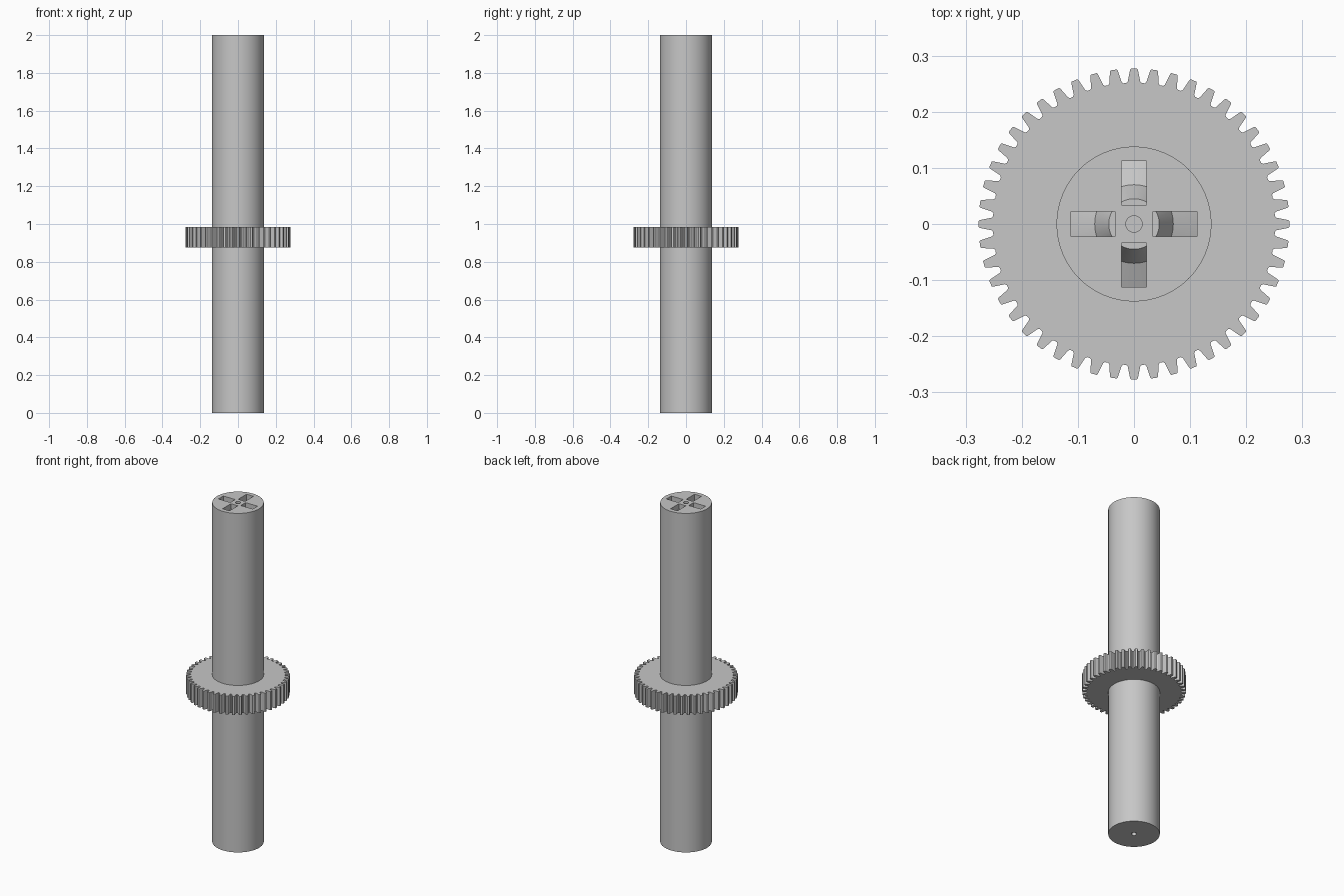
import bpy, bmesh
from math import sin, cos, radians, pi, tau

cube = bpy.data.objects.get("Cube")
if cube:
    bpy.data.objects.remove(cube, do_unlink=True)

GREY = (0.57, 0.57, 0.57, 1)
metal = bpy.data.materials.new("plain_grey")
metal.use_nodes = True
metal.diffuse_color = GREY
metal.node_tree.nodes["Principled BSDF"].inputs["Base Color"].default_value = GREY


def finish(name, bm):
    bmesh.ops.recalc_face_normals(bm, faces=bm.faces)
    mesh = bpy.data.meshes.new(name)
    bm.to_mesh(mesh)
    bm.free()
    mesh.materials.append(metal)
    obj = bpy.data.objects.new(name, mesh)
    bpy.context.collection.objects.link(obj)
    return obj


def prism(name, outline, z0, z1):
    """Extrude a closed 2D outline between two heights."""
    bm = bmesh.new()
    face = bm.faces.new([bm.verts.new((x, y, z0)) for x, y in outline])
    top = bmesh.ops.extrude_face_region(bm, geom=[face])["geom"]
    bmesh.ops.translate(bm, vec=(0, 0, z1 - z0),
                        verts=[v for v in top if isinstance(v, bmesh.types.BMVert)])
    return finish(name, bm)


def turned(name, profile, sides=96):
    """Solid of revolution from (radius, height) points, capped at both ends."""
    bm = bmesh.new()
    rings = [[bm.verts.new((r * cos(tau * i / sides), r * sin(tau * i / sides), z))
              for i in range(sides)] for r, z in profile]
    for a, b in zip(rings, rings[1:]):
        for i in range(sides):
            j = (i + 1) % sides
            bm.faces.new((a[i], a[j], b[j], b[i]))
    bm.faces.new(rings[0])
    bm.faces.new(rings[-1])
    return finish(name, bm)


def cut(target, cutter):
    """Subtract the cutter and remove it."""
    mod = target.modifiers.new("cut", 'BOOLEAN')
    mod.operation, mod.solver, mod.object = 'DIFFERENCE', 'EXACT', cutter
    bpy.context.view_layer.objects.active = target
    bpy.ops.object.modifier_apply(modifier=mod.name)
    bpy.data.objects.remove(cutter, do_unlink=True)


# Shaft with a blind centre hole in each end
shaft = turned("shaft", [(0.138, 0), (0.138, 2)])
cut(shaft, turned("top_hole", [(0.0145, 1.94), (0.0145, 2.05)], 32))
cut(shaft, turned("bottom_hole", [(0.0145, -0.05), (0.0145, 0.06)], 32))

# Four slots in the top end, their floors falling away from the centre
for k in range(4):
    c, s = cos(k * pi / 2), sin(k * pi / 2)
    corners = [(0.034, -0.0225), (0.112, -0.0225), (0.112, 0.0225), (0.034, 0.0225)]
    slot = prism("slot_cutter", [(x * c - y * s, x * s + y * c) for x, y in corners], 1.8, 2.05)
    cut(slot, turned("slot_floor", [(0.13, 1.7), (0.13, 1.9), (0.07, 1.925), (0.045, 1.97)]))
    cut(shaft, slot)

# Gear wheel: each tooth is a tapered tip with a rounded root
TEETH = 48
tooth = [(-2.5, 0.254), (-1.45, 0.275), (-1.1, 0.277), (1.1, 0.277), (1.45, 0.275),
         (2.5, 0.254), (3.1, 0.2515)]
outline = []
for k in range(TEETH):
    for offset, r in [(-3.1, 0.2515)] + tooth:
        a = radians(360 / TEETH * k + offset)
        outline.append((r * cos(a), r * sin(a)))
gear = prism("gear_wheel", outline, 0.875, 0.985)

# Smooth round sides, crisp edges
bpy.ops.object.select_all(action='DESELECT')
shaft.select_set(True)
bpy.context.view_layer.objects.active = shaft
bpy.ops.object.shade_smooth_by_angle(angle=radians(30))
